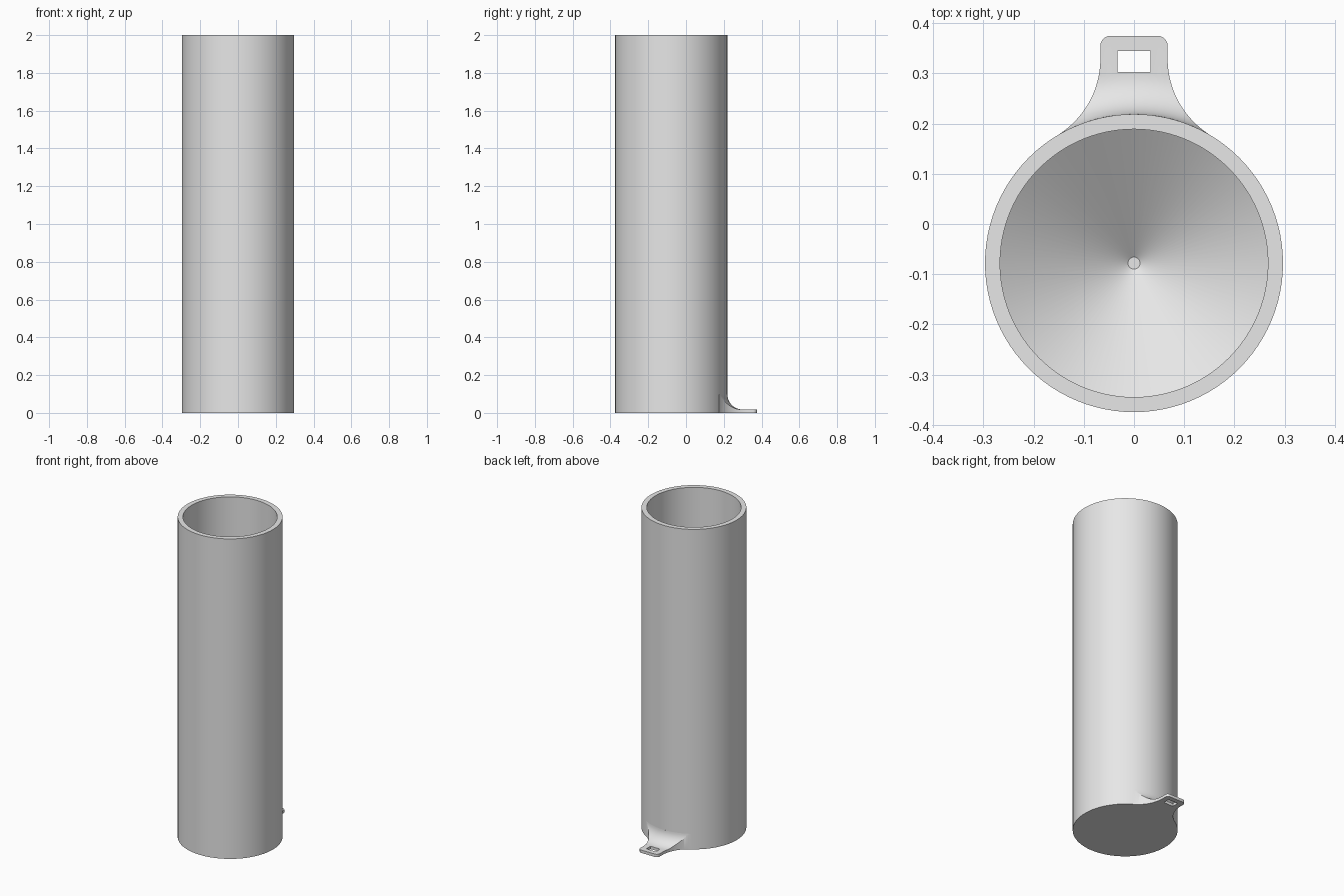
import bpy, bmesh, math
from mathutils import Matrix, Vector

cube = bpy.data.objects.get("Cube")
if cube:
    bpy.data.objects.remove(cube, do_unlink=True)

AXIS_Y = -0.078      # centre line of the tube
RADIUS, BORE = 0.297, 0.267
TAB_Z, FILLET = 0.018, 0.08

grey = bpy.data.materials.new("light_grey")
grey.use_nodes = True
grey.diffuse_color = (0.8, 0.8, 0.8, 1)
grey.node_tree.nodes["Principled BSDF"].inputs["Base Color"].default_value = (0.8, 0.8, 0.8, 1)


def finish(name, bm):
    bmesh.ops.recalc_face_normals(bm, faces=bm.faces)
    mesh = bpy.data.meshes.new(name)
    bm.to_mesh(mesh)
    bm.free()
    mesh.materials.append(grey)
    ob = bpy.data.objects.new(name, mesh)
    bpy.context.collection.objects.link(ob)
    return ob


def lathe(name, profile, closed=False, steps=96):
    """Spin (radius, height) points around the tube axis."""
    bm = bmesh.new()
    verts = [bm.verts.new((r, AXIS_Y, z)) for r, z in profile]
    edges = [bm.edges.new(pair) for pair in zip(verts, verts[1:])]
    if closed:
        edges.append(bm.edges.new((verts[-1], verts[0])))
    bmesh.ops.spin(bm, geom=verts + edges, cent=(0, AXIS_Y, 0), axis=(0, 0, 1),
                   angle=math.tau, steps=steps, use_duplicate=False)
    bmesh.ops.remove_doubles(bm, verts=bm.verts, dist=1e-5)
    return finish(name, bm)


def arc(cx, cy, r, start, end, steps):
    return [(cx + r * math.cos(start + (end - start) * i / steps),
             cy + r * math.sin(start + (end - start) * i / steps))
            for i in range(steps + 1)]


def smooth(ob):
    bpy.ops.object.select_all(action='DESELECT')
    ob.select_set(True)
    bpy.context.view_layer.objects.active = ob
    bpy.ops.object.shade_smooth_by_angle(angle=math.radians(30))


# Tube with a funnel-shaped floor
tube = lathe("tube", [(0, 0), (RADIUS, 0), (RADIUS, 2), (BORE, 2),
                      (BORE, 0.2), (0.012, 0.02), (0, 0.02)])

# Tab outline: rounded end, then concave flares tangent to the tube
half, end_y, corner, neck_y = 0.067, 0.375, 0.02, 0.33
dy = neck_y - AXIS_Y
flare = (half ** 2 + dy ** 2 - RADIUS ** 2) / (2 * (RADIUS - half))
touch = math.pi + math.atan2(dy, half + flare)
side = arc(half - corner, end_y - corner, corner, math.pi / 2, 0, 6)
side += arc(half + flare, neck_y, flare, math.pi, touch, 20)
side.append((side[-1][0] - 0.02, 0.14))
outline = side + [(-x, y) for x, y in reversed(side)]

bm = bmesh.new()
face = bm.faces.new([bm.verts.new((x, y, 0)) for x, y in outline])
raised = bmesh.ops.extrude_face_region(bm, geom=[face])
bmesh.ops.translate(bm, vec=(0, 0, TAB_Z + FILLET - 0.001),
                    verts=[v for v in raised["geom"] if isinstance(v, bmesh.types.BMVert)])
tab = finish("strap_tab", bm)

# Cutters: ring that leaves the swept fillet, and the strap slot
sweep = arc(RADIUS + FILLET, TAB_Z + FILLET, FILLET, math.pi, math.pi * 1.5, 12)
ring = lathe("fillet_cutter", sweep + [(0.6, TAB_Z), (0.6, 0.3), (RADIUS, 0.3)], closed=True)
bm = bmesh.new()
bmesh.ops.create_cube(bm, size=1, matrix=Matrix.Translation(Vector((0, 0.324, 0)))
                      @ Matrix.Diagonal((0.066, 0.042, 0.2, 1)))
slot = finish("slot_cutter", bm)

for cutter in (ring, slot):
    cutter.hide_render = True
    mod = tab.modifiers.new("cut", 'BOOLEAN')
    mod.operation, mod.solver, mod.object = 'DIFFERENCE', 'EXACT', cutter

# Bake the cuts and drop the helpers
bpy.context.view_layer.update()
graph = bpy.context.evaluated_depsgraph_get()
baked = bpy.data.meshes.new_from_object(tab.evaluated_get(graph))
tab.modifiers.clear()
tab.data = baked
for cutter in (ring, slot):
    bpy.data.objects.remove(cutter, do_unlink=True)

smooth(tube)
smooth(tab)
